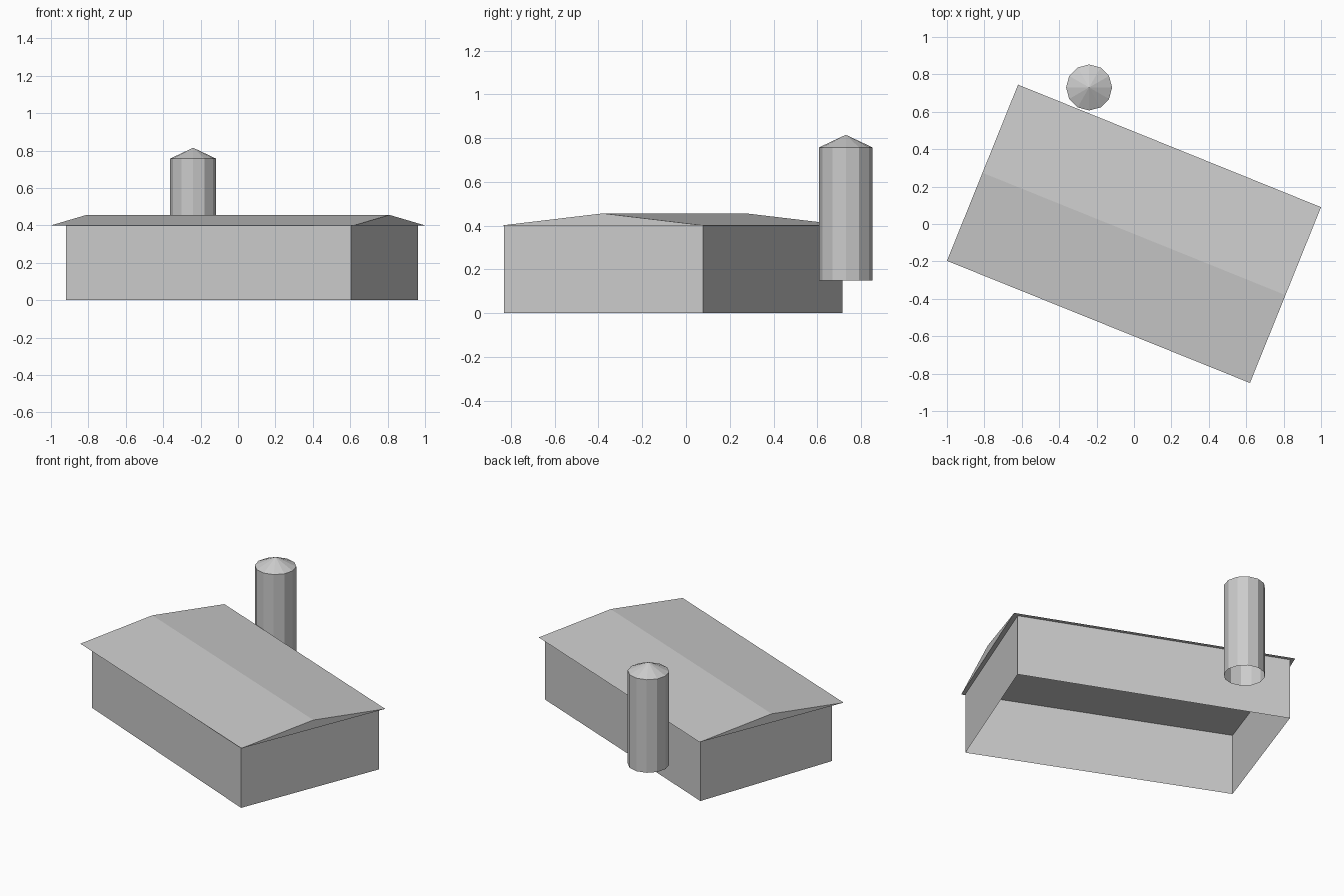
import bpy
import bmesh
from math import cos, sin, pi

cube = bpy.data.objects.get("Cube")
if cube:
    bpy.data.objects.remove(cube, do_unlink=True)

grey = bpy.data.materials.new("light_grey")
grey.use_nodes = True
grey.diffuse_color = (0.6, 0.6, 0.6, 1)
grey.node_tree.nodes["Principled BSDF"].inputs["Base Color"].default_value = (0.6, 0.6, 0.6, 1)


def add_part(name, bm):
    bmesh.ops.recalc_face_normals(bm, faces=bm.faces)
    mesh = bpy.data.meshes.new(name)
    bm.to_mesh(mesh)
    bm.free()
    mesh.materials.append(grey)
    obj = bpy.data.objects.new(name, mesh)
    bpy.context.collection.objects.link(obj)
    return obj


def ring(bm, points, z):
    return [bm.verts.new((x, y, z)) for x, y in points]


def bridge(bm, low, high):
    for i in range(len(low)):
        j = (i + 1) % len(low)
        bm.faces.new((low[i], low[j], high[j], high[i]))


EAVES, RIDGE = 0.4, 0.456

# Barn walls: a slightly irregular footprint, open underneath
footprint = [(0.604, -0.831), (0.963, 0.078), (-0.604, 0.714), (-0.92, -0.19)]
bm = bmesh.new()
bridge(bm, ring(bm, footprint, 0), ring(bm, footprint, EAVES))
add_part("barn_walls", bm)

# Gabled roof: closed shallow prism with a small overhang
corners = [(0.62, -0.85), (1.0, 0.09), (-0.62, 0.745), (-1.0, -0.197)]
bm = bmesh.new()
a, b, c, d = ring(bm, corners, EAVES)
right_end = bm.verts.new((0.81, -0.38, RIDGE))
left_end = bm.verts.new((-0.81, 0.274, RIDGE))
for face in ((a, b, c, d), (a, b, right_end), (c, d, left_end),
             (d, a, right_end, left_end), (b, c, left_end, right_end)):
    bm.faces.new(face)
add_part("barn_roof", bm)

# Silo: twelve-sided tube, open underneath, with a cone cap
SIDES, RADIUS = 12, 0.123
circle = [(RADIUS * cos(2 * pi * i / SIDES), RADIUS * sin(2 * pi * i / SIDES))
          for i in range(SIDES)]
bm = bmesh.new()
bridge(bm, ring(bm, circle, 0.15), ring(bm, circle, 0.757))
silo = add_part("silo_body", bm)

bm = bmesh.new()
rim = ring(bm, circle, 0.757)
tip = bm.verts.new((0, 0, 0.815))
for i in range(SIDES):
    bm.faces.new((rim[i], rim[(i + 1) % SIDES], tip))
cap = add_part("silo_cap", bm)

for part in (silo, cap):
    part.location = (-0.24, 0.73, 0)
